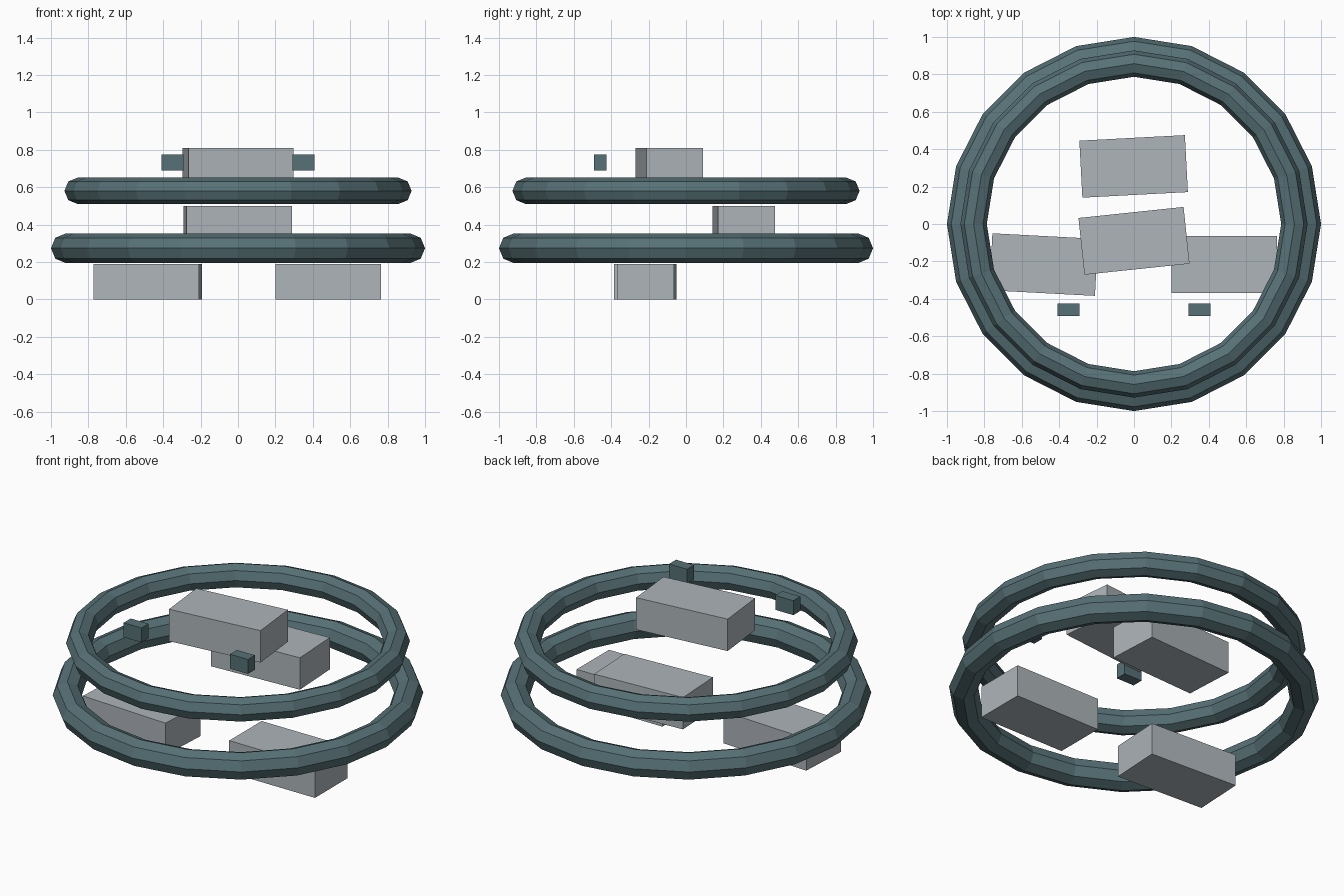
import bpy
import math

if "Cube" in bpy.data.objects:
    bpy.data.objects.remove(bpy.data.objects["Cube"])


def material(name, rgb):
    m = bpy.data.materials.new(name)
    m.diffuse_color = (*rgb, 1.0)
    m.use_nodes = True
    m.node_tree.nodes["Principled BSDF"].inputs["Base Color"].default_value = m.diffuse_color
    return m


teal = material("dark_teal_grey", (0.095, 0.165, 0.182))
grey = material("light_grey", (0.42, 0.46, 0.49))


def finish(name, mat):
    ob = bpy.context.object
    ob.name = name
    ob.data.materials.append(mat)
    return ob


def ring(name, outer, tube, z):
    # low-poly hoop: 20 segments round, 8-sided tube
    bpy.ops.mesh.primitive_torus_add(
        major_radius=outer - tube, minor_radius=tube,
        major_segments=20, minor_segments=8, location=(0, 0, z))
    return finish(name, teal)


def block(name, size, centre, mat, turn=0):
    bpy.ops.mesh.primitive_cube_add(
        size=1, location=centre, rotation=(0, 0, math.radians(turn)))
    ob = finish(name, mat)
    ob.scale = size
    bpy.ops.object.transform_apply(location=False, rotation=False, scale=True)
    return ob


# two floating hoops
ring("lower_ring", 1.0, 0.079, 0.274)
ring("upper_ring", 0.928, 0.0705, 0.581)

# stacked slabs, each slightly turned
SLAB = (0.565, 0.305, 0.19)
for name, x, y, z, turn in (
        ("bottom_slab_left", -0.483, -0.217, 0.095, -3),
        ("bottom_slab_right", 0.483, -0.217, 0.095, 0),
        ("middle_slab", -0.002, 0.308, 0.405, 3),
        ("top_slab", 0.0, -0.09, 0.715, 6)):
    block(name, SLAB, (x, y, z), grey, turn)

# pair of small eye blocks in front
for side, label in ((-1, "left"), (1, "right")):
    block("eye_block_" + label, (0.118, 0.066, 0.086),
          (side * 0.35, -0.458, 0.732), teal)
